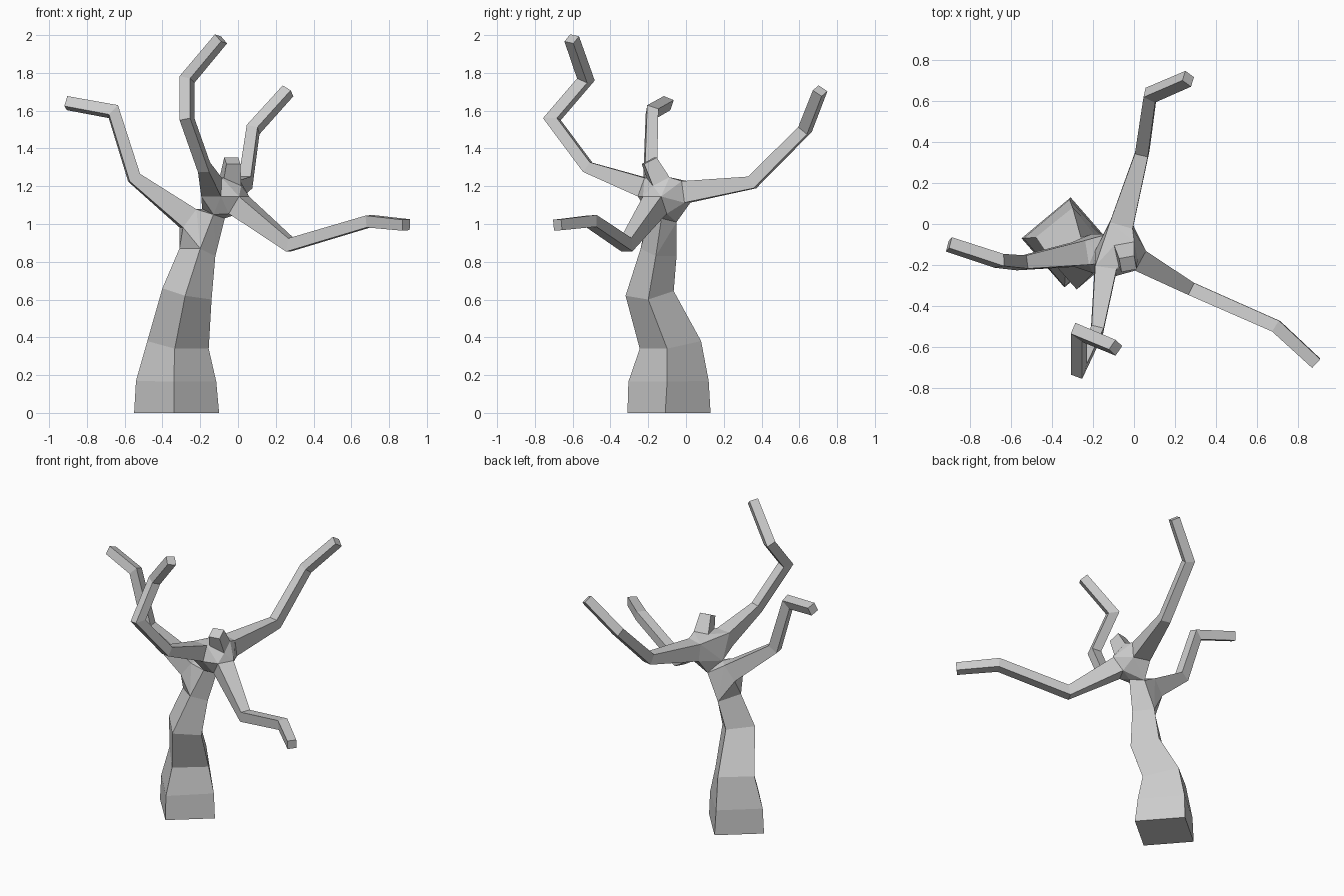
import bpy, bmesh
from mathutils import Vector

if "Cube" in bpy.data.objects:
    bpy.data.objects.remove(bpy.data.objects["Cube"])

bark = bpy.data.materials.new("pale_grey_bark")
bark.diffuse_color = (0.6, 0.6, 0.6, 1)
bark.use_nodes = True
bark.node_tree.nodes["Principled BSDF"].inputs["Base Color"].default_value = bark.diffuse_color


def finish(bm, name):
    bmesh.ops.recalc_face_normals(bm, faces=bm.faces)
    mesh = bpy.data.meshes.new(name)
    bm.to_mesh(mesh)
    bm.free()
    mesh.materials.append(bark)
    bpy.context.collection.objects.link(bpy.data.objects.new(name, mesh))


def loft(name, rings, cap_start=False, cap_end=False):
    """Skin a list of four-cornered rings."""
    bm = bmesh.new()
    rows = [[bm.verts.new(p) for p in r] for r in rings]
    for a, b in zip(rows, rows[1:]):
        for i in range(4):
            j = (i + 1) % 4
            bm.faces.new((a[i], a[j], b[j], b[i]))
    if cap_start:
        bm.faces.new(rows[0])
    if cap_end:
        bm.faces.new(rows[-1])
    finish(bm, name)


def limb_rings(path, sizes):
    """Square rings mitred along a bent path."""
    pts = [Vector(p) for p in path]
    dirs = [(b - a).normalized() for a, b in zip(pts, pts[1:])]
    side = dirs[0].cross(Vector((0, 0, 1))).normalized()
    up = side.cross(dirs[0])
    offs = [side * a + up * b for a, b in ((-.5, -.5), (.5, -.5), (.5, .5), (-.5, .5))]
    rings = [[pts[0] + o * sizes[0] for o in offs]]
    for i in range(1, len(pts)):
        d = dirs[i - 1]
        n = (d + dirs[i]).normalized() if i < len(dirs) else d
        offs = [o - d * (o.dot(n) / d.dot(n)) for o in offs]
        rings.append([pts[i] + o * sizes[i] for o in offs])
    return rings


def joint(name, rings):
    """Faceted junction stretched between open rings."""
    bm = bmesh.new()
    owner = {}
    for k, ring in enumerate(rings):
        for p in ring:
            owner[bm.verts.new(p)] = k
    bmesh.ops.convex_hull(bm, input=list(bm.verts))
    inner = [f for f in bm.faces if len({owner[v] for v in f.verts}) == 1]
    bmesh.ops.delete(bm, geom=inner, context='FACES_ONLY')
    bmesh.ops.delete(bm, geom=[v for v in bm.verts if not v.link_faces], context='VERTS')
    finish(bm, name)


# Trunk: twisted square column, corners listed left, front, right, back
trunk = [
    [(-.55, -.07, 0), (-.34, -.31, 0), (-.10, -.11, 0), (-.31, .13, 0)],
    [(-.54, -.07, .17), (-.34, -.305, .165), (-.115, -.10, .165), (-.315, .12, .17)],
    [(-.48, -.065, .38), (-.335, -.245, .34), (-.155, -.10, .34), (-.30, .08, .38)],
    [(-.40, -.185, .66), (-.28, -.32, .62), (-.14, -.20, .60), (-.26, -.065, .645)],
    [(-.31, -.16, .87), (-.20, -.24, .87), (-.12, -.16, .83), (-.21, -.05, .83)],
]
neck = [(-.19, -.13, 1.08), (-.13, -.19, 1.05), (-.07, -.13, 1.03), (-.13, -.05, 1.01)]
loft("trunk", trunk, cap_start=True)

# Branches: centre line and thickness at each bend
branches = {
    "left_branch": ([(-.265, -.145, 1.03), (-.55, -.19, 1.245), (-.66, -.18, 1.595),
                     (-.905, -.10, 1.64)], (.12, .065, .06, .058)),
    "back_branch": ([(-.06, .0, 1.17), (.04, .35, 1.22), (.08, .63, 1.50),
                     (.265, .71, 1.705)], (.115, .065, .06, .058)),
    "right_branch": ([(.005, -.165, 1.10), (.275, -.315, .89), (.695, -.50, 1.015),
                      (.89, -.68, .995)], (.11, .065, .062, .058)),
    "front_branch": ([(-.14, -.23, 1.195), (-.18, -.52, 1.30), (-.27, -.71, 1.555),
                      (-.27, -.53, 1.765), (-.09, -.605, 1.98)],
                     (.105, .06, .06, .06, .058)),
    "short_stub": ([(-.04, -.14, 1.225), (-.03, -.195, 1.335)], (.10, .075)),
}
roots = {}
for name, (path, sizes) in branches.items():
    rings = limb_rings(path, sizes)
    roots[name] = rings[0]
    loft(name, rings, cap_end=True)

# Fork where the left branch leaves the trunk, and the crown joining the rest
joint("lower_fork", [trunk[-1], neck, roots["left_branch"]])
joint("crown", [neck] + [roots[k] for k in
      ("back_branch", "right_branch", "front_branch", "short_stub")])
